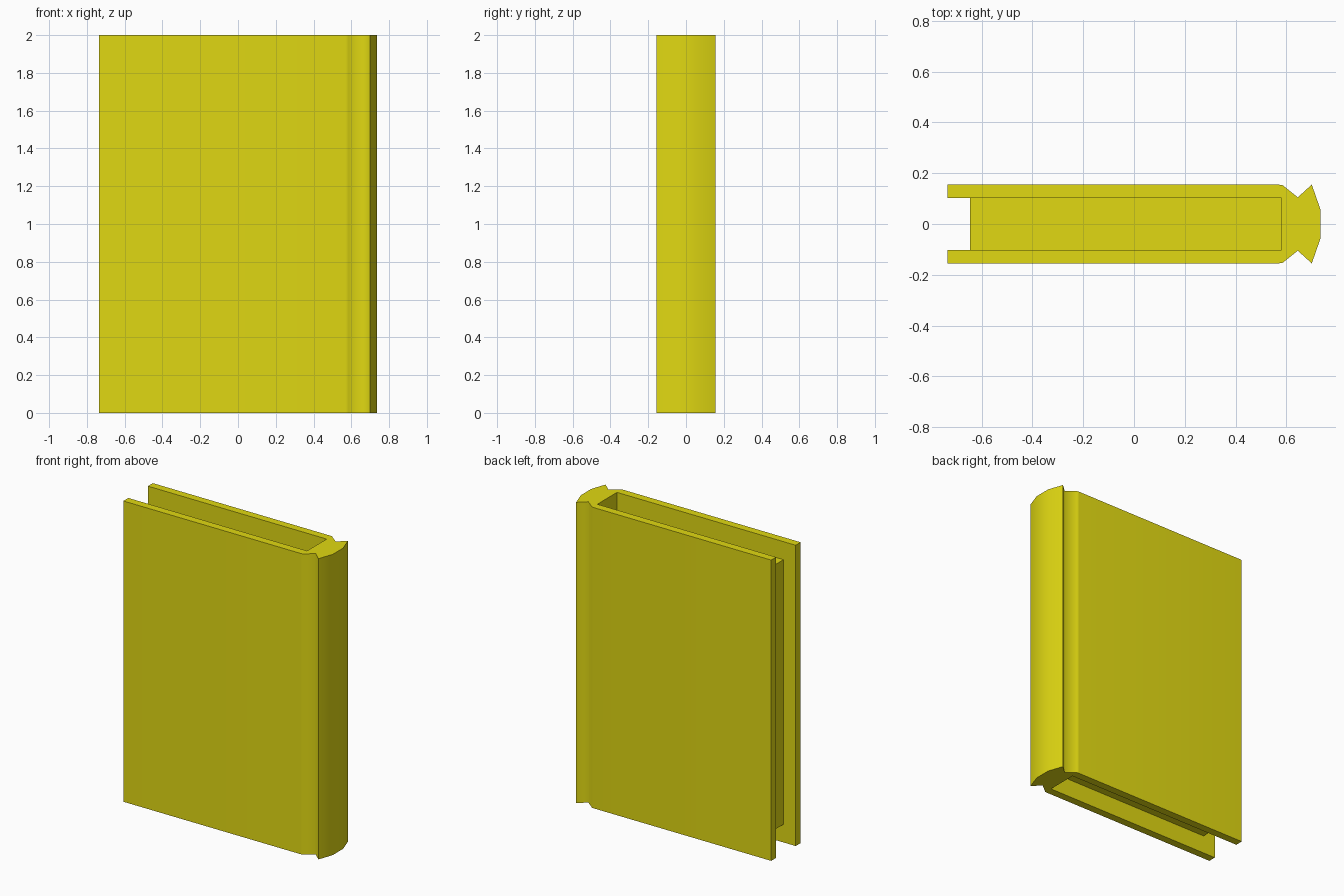
import bpy, bmesh, math

if "Cube" in bpy.data.objects:
    bpy.data.objects.remove(bpy.data.objects["Cube"])

mat = bpy.data.materials.new("yellow")
mat.diffuse_color = (0.75, 0.69, 0.006, 1)
mat.use_nodes = True
mat.node_tree.nodes["Principled BSDF"].inputs["Base Color"].default_value = mat.diffuse_color


def extrude_profile(name, points, z0, z1):
    """Solid prism from a closed outline in the xy plane."""
    bm = bmesh.new()
    base = bm.faces.new([bm.verts.new((x, y, z0)) for x, y in points])
    top = bmesh.ops.extrude_face_region(bm, geom=[base], use_keep_orig=True)["geom"]
    bmesh.ops.translate(bm, vec=(0, 0, z1 - z0),
                        verts=[g for g in top if isinstance(g, bmesh.types.BMVert)])
    bmesh.ops.recalc_face_normals(bm, faces=bm.faces)
    mesh = bpy.data.meshes.new(name)
    bm.to_mesh(mesh)
    bm.free()
    obj = bpy.data.objects.new(name, mesh)
    bpy.context.collection.objects.link(obj)
    mesh.materials.append(mat)
    return obj


# Cover: boards, hinge grooves and faceted spine in one C-shaped outline
half = [(0.58, 0.103), (-0.735, 0.103), (-0.735, 0.155), (0.57, 0.155),
        (0.585, 0.153), (0.645, 0.105), (0.70, 0.155), (0.735, 0.055)]
outline = half + [(x, -y) for x, y in reversed(half)]
cover = extrude_profile("cover", outline, 0, 2)

# Smooth hinge and spine, sharp board corners and spine ridges
bpy.context.view_layer.objects.active = cover
cover.select_set(True)
bpy.ops.object.shade_smooth_by_angle(angle=math.radians(85))

# Page block, recessed at the top, bottom and fore edge
pages = [(-0.645, -0.103), (0.58, -0.103), (0.58, 0.103), (-0.645, 0.103)]
extrude_profile("page_block", pages, 0.12, 1.88)
